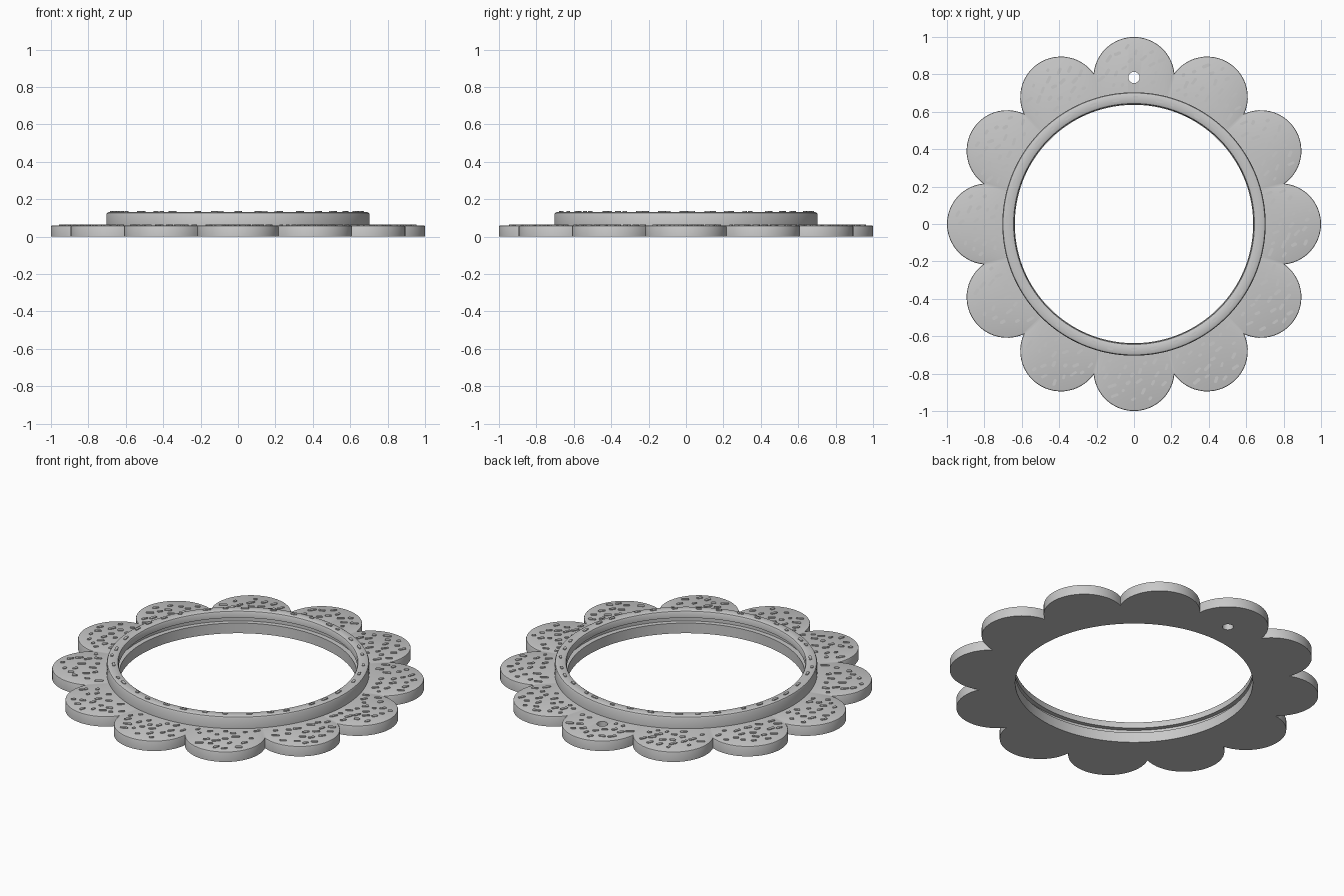
import bpy, bmesh, math, random
from mathutils import Vector

if "Cube" in bpy.data.objects:
    bpy.data.objects.remove(bpy.data.objects["Cube"])

PETALS, STEPS = 12, 24
CENTRE, PETAL_R = 0.783, 0.217
HALF = math.pi / PETALS
PLATE_TOP, RING_TOP = 0.06, 0.131

grey = bpy.data.materials.new("light_grey")
grey.use_nodes = True
colour = (0.58, 0.58, 0.58, 1)
grey.diffuse_color = colour
grey.node_tree.nodes["Principled BSDF"].inputs["Base Color"].default_value = colour


def petal_outline(inset):
    """Scalloped outline made of overlapping circle arcs."""
    r = PETAL_R - inset
    reach = CENTRE * math.cos(HALF) + math.sqrt(r * r - (CENTRE * math.sin(HALF)) ** 2)
    sweep = math.atan2(reach * math.sin(HALF), reach * math.cos(HALF) - CENTRE)
    points = []
    for p in range(PETALS):
        turn = 2 * HALF * p
        for s in range(STEPS):
            a = sweep * (2 * s / STEPS - 1)
            x, y = CENTRE + r * math.cos(a), r * math.sin(a)
            points.append((x * math.cos(turn) - y * math.sin(turn),
                           x * math.sin(turn) + y * math.cos(turn)))
    return points


def circle(radius):
    """Circle whose points line up with the scalloped outline."""
    return [tuple(Vector(p).normalized() * radius) for p in petal_outline(0)]


def finish(name, bm):
    bmesh.ops.recalc_face_normals(bm, faces=bm.faces)
    mesh = bpy.data.meshes.new(name)
    bm.to_mesh(mesh)
    bm.free()
    mesh.materials.append(grey)
    obj = bpy.data.objects.new(name, mesh)
    bpy.context.collection.objects.link(obj)
    return obj


def loft(name, rows):
    """Join closed rows of (outline, height) into one closed band."""
    bm = bmesh.new()
    loops = [[bm.verts.new((x, y, z)) for x, y in pts] for pts, z in rows]
    for k, low in enumerate(loops):
        high = loops[(k + 1) % len(loops)]
        n = len(low)
        for i in range(n):
            j = (i + 1) % n
            bm.faces.new((low[i], low[j], high[j], high[i]))
    return finish(name, bm)


def smooth(obj):
    bpy.ops.object.select_all(action='DESELECT')
    obj.select_set(True)
    bpy.context.view_layer.objects.active = obj
    bpy.ops.object.shade_smooth_by_angle(angle=math.radians(32))


# Scalloped plate with a softened upper edge
plate = loft("petal_plate", [
    (circle(0.637), 0), (petal_outline(0), 0),
    (petal_outline(0), PLATE_TOP - 0.007), (petal_outline(0.002), PLATE_TOP - 0.002),
    (petal_outline(0.007), PLATE_TOP), (circle(0.637), PLATE_TOP)])

# Hanging hole through the back petal
bm = bmesh.new()
bmesh.ops.create_cone(bm, cap_ends=True, segments=32, radius1=0.03, radius2=0.03, depth=0.4)
bmesh.ops.translate(bm, verts=bm.verts, vec=(0, CENTRE, 0))
cutter = finish("hole_cutter", bm)
cutter.hide_render = True
cut = plate.modifiers.new("hole", 'BOOLEAN')
cut.operation, cut.object, cut.solver = 'DIFFERENCE', cutter, 'EXACT'
bpy.context.view_layer.objects.active = plate
bpy.ops.object.modifier_apply(modifier=cut.name)
bpy.data.objects.remove(cutter)
smooth(plate)

# Raised rim, with a groove inside under its lip
rim_profile = [(0.665, PLATE_TOP), (0.704, PLATE_TOP), (0.704, RING_TOP - 0.012),
               (0.700, RING_TOP - 0.004), (0.692, RING_TOP), (0.652, RING_TOP),
               (0.644, RING_TOP - 0.004), (0.640, RING_TOP - 0.012),
               (0.640, 0.09), (0.665, 0.09)]
smooth(loft("raised_rim", [(circle(r), z) for r, z in rim_profile]))


# Low flat-topped pebbles that texture the upper faces
def add_pebble(bm, x, y, z, length, width, angle):
    height, sides = 0.005, 10
    rings = []
    for level in (z - 0.001, z + height):
        ring = []
        for i in range(sides):
            a = 2 * math.pi * (i + 0.5) / sides
            u = width * math.cos(a) + math.copysign(length, math.cos(a))
            v = width * math.sin(a)
            ring.append(bm.verts.new((x + u * math.cos(angle) - v * math.sin(angle),
                                      y + u * math.sin(angle) + v * math.cos(angle), level)))
        rings.append(ring)
    bm.faces.new(rings[0][::-1])
    bm.faces.new(rings[1])
    for i in range(sides):
        j = (i + 1) % sides
        bm.faces.new((rings[0][i], rings[0][j], rings[1][j], rings[1][i]))


def on_plate(p):
    """True where a pebble fits on the exposed plate, clear of the hole."""
    if p.length < 0.74 or (p - Vector((0, CENTRE))).length < 0.07:
        return False
    nearest = round(p.to_tuple() and math.atan2(p.y, p.x) / (2 * HALF)) * 2 * HALF
    middle = Vector((math.cos(nearest), math.sin(nearest))) * CENTRE
    return (p - middle).length < PETAL_R - 0.04


random.seed(4)
bm = bmesh.new()
placed = []
for _ in range(9000):
    p = Vector((random.uniform(-1, 1), random.uniform(-1, 1)))
    if on_plate(p) and all((p - q).length > 0.046 for q in placed):
        placed.append(p)
        add_pebble(bm, p.x, p.y, PLATE_TOP, random.uniform(0.002, 0.016),
                   random.uniform(0.007, 0.01), math.pi / 4 + random.uniform(-0.5, 0.5))
finish("plate_pebbles", bm)

bm = bmesh.new()
for i in range(36):
    a = 2 * math.pi * (i + random.uniform(-0.3, 0.3)) / 36
    r = random.uniform(0.665, 0.68)
    add_pebble(bm, r * math.cos(a), r * math.sin(a), RING_TOP,
               random.uniform(0.003, 0.015), 0.008, a + math.pi / 2)
finish("rim_pebbles", bm)
